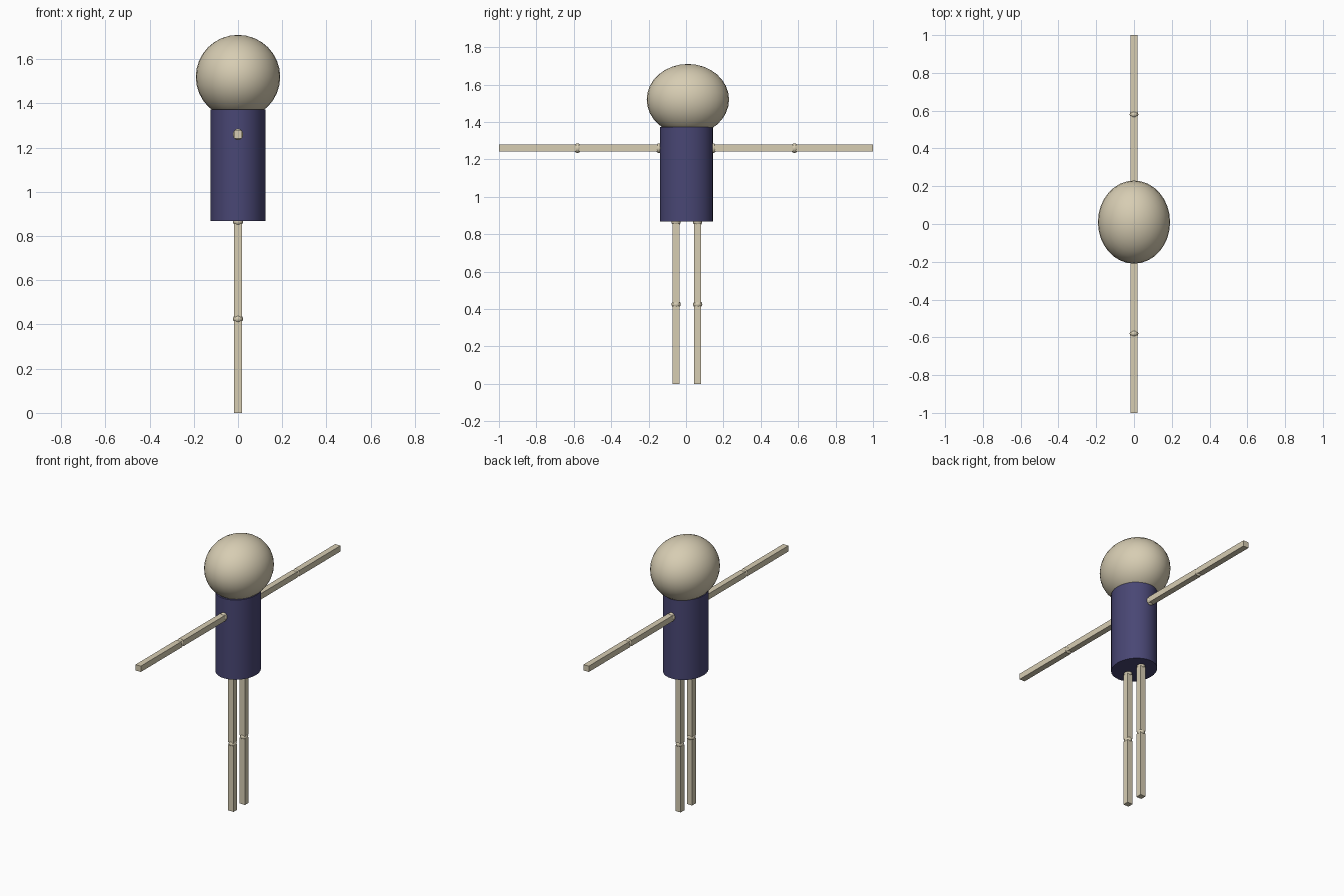
import bpy

if "Cube" in bpy.data.objects:
    bpy.data.objects.remove(bpy.data.objects["Cube"])


def material(name, rgb):
    m = bpy.data.materials.new(name)
    m.diffuse_color = (*rgb, 1)
    m.use_nodes = True
    m.node_tree.nodes["Principled BSDF"].inputs["Base Color"].default_value = m.diffuse_color
    return m


cream = material("cream", (0.68, 0.61, 0.45))
navy = material("navy blue", (0.066, 0.062, 0.175))


def finish(name, mat, scale):
    o = bpy.context.object
    o.name = name
    o.scale = scale
    bpy.ops.object.transform_apply(location=False, rotation=False, scale=True)
    o.data.materials.append(mat)
    return o


def ball(name, loc, radii, segments=16, rings=8):
    bpy.ops.mesh.primitive_uv_sphere_add(segments=segments, ring_count=rings, radius=1, location=loc)
    finish(name, cream, radii)
    bpy.ops.object.shade_smooth()


def bar(name, lo, hi):
    # box between two opposite corners
    bpy.ops.mesh.primitive_cube_add(size=1, location=[(a + b) / 2 for a, b in zip(lo, hi)])
    finish(name, cream, [b - a for a, b in zip(lo, hi)])


# head and torso
ball("head", (0, 0.01, 1.52), (0.191, 0.22, 0.19), 32, 16)
bpy.ops.mesh.primitive_cylinder_add(vertices=32, radius=1, depth=0.505, location=(0, 0.002, 1.1205))
finish("torso", navy, (0.125, 0.142, 1))
bpy.ops.object.shade_smooth_by_angle()

W = 0.0185   # half thickness of the limbs
GAP = 0.008  # half gap between limb segments at a joint

# arms stretched along y
for side, s in (("front", -1), ("back", 1)):
    for part, a, b in (("upper_arm", 0.145 + GAP, 0.58 - GAP), ("forearm", 0.58 + GAP, 1.0)):
        y0, y1 = sorted((s * a, s * b))
        bar(f"{side}_{part}", (-W, y0, 1.26 - W), (W, y1, 1.26 + W))
    for part, y in (("shoulder", 0.145), ("elbow", 0.58)):
        ball(f"{side}_{part}", (0, s * y, 1.26), (0.023, 0.02, 0.026))

# legs
for side, y in (("front", -0.053), ("back", 0.062)):
    for part, a, b in (("shin", 0, 0.425 - GAP), ("thigh", 0.425 + GAP, 0.865 - GAP)):
        bar(f"{side}_{part}", (-W, y - W, a), (W, y + W, b))
    for part, z in (("knee", 0.425), ("hip", 0.865)):
        ball(f"{side}_{part}", (0, y, z), (0.023, 0.025, 0.02))
